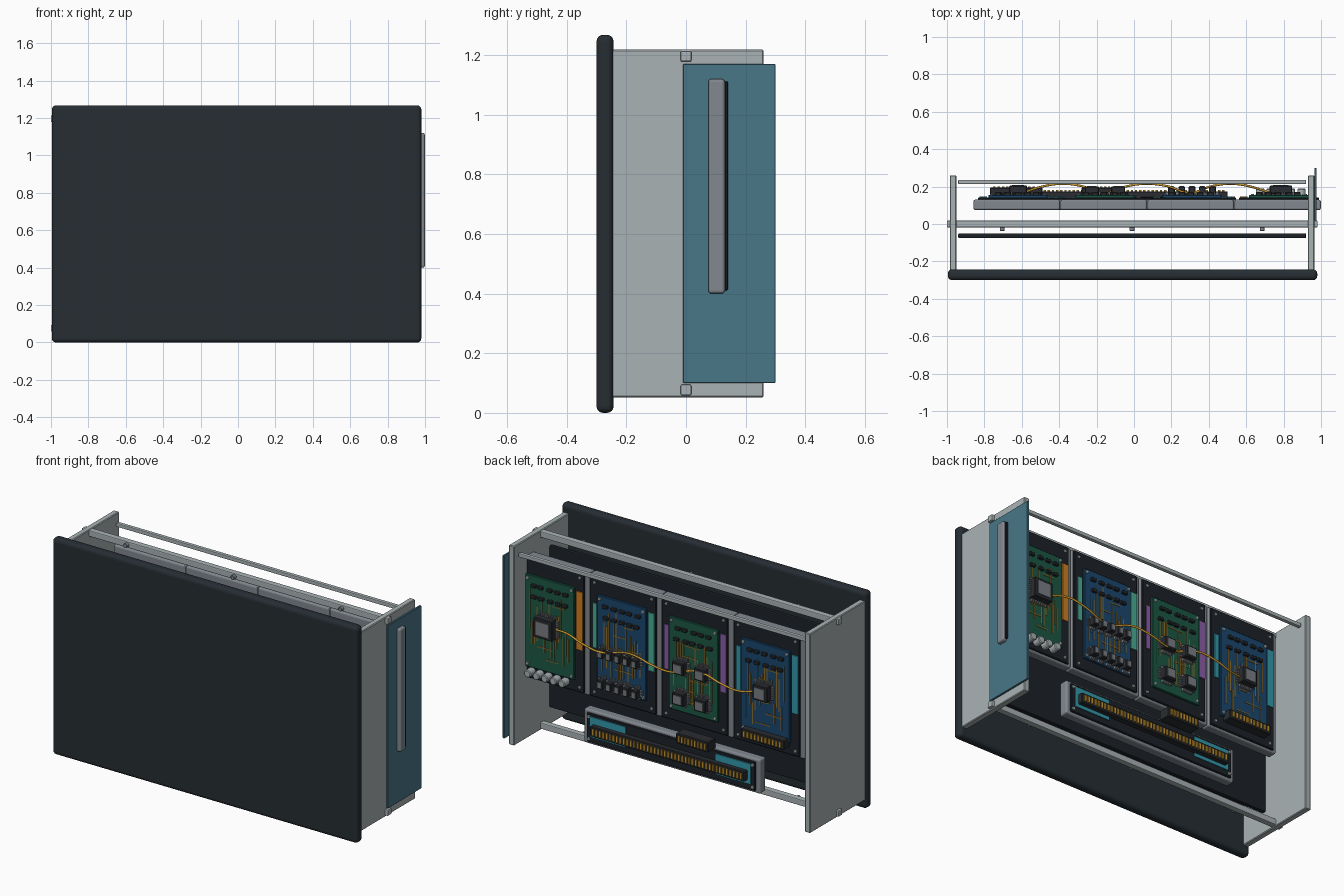
import bpy, bmesh, math, random
from mathutils import Matrix, Vector

if "Cube" in bpy.data.objects:
    bpy.data.objects.remove(bpy.data.objects["Cube"])
random.seed(4)


def mat(name, r, g, b):
    m = bpy.data.materials.new(name)
    m.diffuse_color = [(c / 255) ** 2.2 for c in (r, g, b)] + [1]
    m.use_nodes = True
    m.node_tree.nodes["Principled BSDF"].inputs["Base Color"].default_value = m.diffuse_color
    return m


DARK = mat("dark_shell", 42, 49, 54)
BOARD = mat("dark_board", 34, 38, 43)
STEEL = mat("steel", 168, 177, 179)
FRAME = mat("frame_grey", 128, 135, 142)
PETROL = mat("petrol", 75, 118, 134)
GREEN = mat("green_board", 32, 88, 70)
NAVY = mat("blue_board", 32, 72, 108)
GOLD = mat("gold", 200, 150, 50)
COPPER = mat("copper", 138, 108, 48)
CHIP = mat("chip", 46, 48, 52)
CAP = mat("chip_cap", 120, 124, 130)
ORANGE = mat("orange", 205, 125, 40)
MINT = mat("mint", 75, 170, 150)
PURPLE = mat("purple", 135, 95, 165)
CYAN = mat("cyan", 55, 150, 170)


def finish(name, bm, m, bevel=0, segs=2):
    me = bpy.data.meshes.new(name)
    bm.to_mesh(me)
    bm.free()
    ob = bpy.data.objects.new(name, me)
    bpy.context.collection.objects.link(ob)
    me.materials.append(m)
    if bevel:
        mod = ob.modifiers.new("bevel", 'BEVEL')
        mod.width, mod.segments = bevel, segs
    return ob


def boxes(name, ranges, m, bevel=0, segs=2):
    """One object from several (x0, x1, y0, y1, z0, z1) boxes."""
    bm = bmesh.new()
    for x0, x1, y0, y1, z0, z1 in ranges:
        mt = Matrix.Translation(((x0 + x1) / 2, (y0 + y1) / 2, (z0 + z1) / 2)) @ \
            Matrix.Diagonal((x1 - x0, y1 - y0, z1 - z0, 1))
        bmesh.ops.create_cube(bm, size=1, matrix=mt)
    return finish(name, bm, m, bevel, segs)


def discs(name, spots, r, y0, y1, m, n=12):
    """Cylinders along y at (x, z) spots."""
    bm = bmesh.new()
    for x, z in spots:
        mt = Matrix.Translation((x, (y0 + y1) / 2, z)) @ Matrix.Rotation(math.pi / 2, 4, 'X')
        bmesh.ops.create_cone(bm, cap_ends=True, segments=n, radius1=r, radius2=r,
                              depth=y1 - y0, matrix=mt)
    return finish(name, bm, m, min(r, y1 - y0) * .2, 1)


# Shell and chassis
boxes("front_panel", [(-.995, .98, -.3, -.243, 0, 1.268)], DARK, .022, 4)
boxes("side_plates", [(-.985, -.95, -.25, .26, .052, 1.218),
                      (.93, .965, -.25, .26, .052, 1.218)], STEEL, .004, 1)
boxes("cross_rods", [(-1, .982, -.018, .018, z - .018, z + .018) for z in (.077, 1.196)],
      STEEL, .005)
boxes("rear_rod", [(-.94, .92, .214, .236, 1.15, 1.172)], STEEL, .004)
discs("rod_screws", [(x, z) for x in (-.705, -.01, .685) for z in (.077, 1.196)],
      .013, -.038, -.015, FRAME)
boxes("back_plane", [(-.94, .92, -.076, -.05, .162, 1.108)], BOARD, .006)
boxes("side_cover", [(.965, .977, -.01, .3, .1, 1.17)], PETROL, .002, 1)


def chips(name, spots, w, h, y0=.155, height=.03, pins=5):
    """Square chips with gold legs and a pale cap."""
    boxes(name, [(x - w / 2, x + w / 2, y0 + .006, y0 + height, z - h / 2, z + h / 2)
                 for x, z in spots], CHIP, .004, 1)
    boxes(name + "_cap", [(x - w * .34, x + w * .34, y0 + height, y0 + height + .004,
                           z - h * .34, z + h * .34) for x, z in spots], CAP)
    legs, s = [], w / pins / 4
    for x, z in spots:
        for i in range(pins):
            t = ((i + .5) / pins - .5) * .9
            for k in (-1, 1):
                px, pz = x + t * w, z + k * (h / 2 + .005)
                legs.append((px - s, px + s, y0 - .002, y0 + .015, pz - .009, pz + .009))
                px, pz = x + k * (w / 2 + .005), z + t * h
                legs.append((px - .009, px + .009, y0 - .002, y0 + .015, pz - s, pz + s))
    boxes(name + "_legs", legs, CAP)


def connector(name, x0, x1, z0, z1, y0, y1, n):
    """Dark socket bar with a row of gold contacts."""
    boxes(name, [(x0, x1, y0, y1, z0, z1)], CHIP, .004, 1)
    p, h = (x1 - x0) / (n + 1), (z1 - z0) * .3
    zc = (z0 + z1) / 2
    boxes(name + "_contacts", [(x0 + (i + 1) * p - p * .28, x0 + (i + 1) * p + p * .28,
                                y1 - .004, y1 + .006, zc - h, zc + h)
                               for i in range(n)], GOLD)


# Four cards: frame, dark board, coloured circuit board, strips, traces
cards = [(.768, GREEN, ORANGE), (.303, NAVY, MINT), (-.162, GREEN, PURPLE), (-.627, NAVY, CYAN)]
for i, (cx, pcb, tint) in enumerate(cards, 1):
    n = f"card_{i}_"
    boxes(n + "frame", [(cx - .231, cx + .231, .075, .13, .4, 1.12)], FRAME, .01, 3)
    boxes(n + "backing", [(cx - .207, cx + .222, .128, .141, .41, 1.112)], BOARD, .004, 1)
    boxes(n + "circuit_board", [(cx - .152, cx + .165, .14, .155, .48, 1.02)], pcb, .003, 1)
    boxes(n + "strips", [(cx - .2, cx - .16, .14, .147, .66, 1.0),
                         (cx + .172, cx + .2, .14, .147, .7, .96)], tint)
    traces, parts = [], []
    for k in range(17):
        x = cx - .115 + k * .0155
        z = random.uniform(.53, .72)
        traces.append((x - .003, x + .003, .154, .158, z, z + random.uniform(.12, .25)))
    for k in range(6):
        z, x = .55 + k * .065, cx + random.uniform(-.11, 0)
        traces.append((x, x + random.uniform(.06, .12), .154, .1575, z - .003, z + .003))
    boxes(n + "traces", traces, COPPER)
    for z in (.9, .965):
        for k in range(5):
            x = cx - .1 + k * .052 + random.uniform(-.006, .006)
            parts.append((x - .017, x + .017, .15, .17, z - .009, z + .009))
    boxes(n + "small_parts", parts, CHIP, .003, 1)
    discs(n + "screws", [(cx + a, b) for a in (-.135, .148) for b in (.5, 1.0)],
          .009, .15, .16, STEEL)
    discs(n + "frame_screws", [(cx + a, b) for a in (-.18, .19) for b in (.44, 1.08)],
          .009, .138, .147, STEEL)

chips("processor", [(.785, .75)], .12, .115, height=.05, pins=8)
discs("capacitors", [(.675 + i * .055, .455) for i in range(5)], .022, .138, .19, STEEL, 16)
chips("memory_chips", [(.2 + i * .055, z) for i in range(5) for z in (.52, .7)],
      .036, .05, height=.045, pins=3)
chips("logic_chips", [(x, z) for x in (-.225, -.085) for z in (.57, .75)],
      .075, .07, height=.045, pins=6)
chips("interface_chip", [(-.62, .75)], .095, .09, height=.05, pins=7)
connector("card_socket", -.77, -.49, .455, .51, .138, .195, 11)

# Lower bus module
boxes("bus_frame", [(-.57, .57, .075, .13, .12, .32)], FRAME, .01, 3)
boxes("bus_backing", [(-.545, .545, .128, .141, .135, .305)], BOARD, .004, 1)
boxes("bus_labels", [(-.52, -.29, .14, .147, .17, .29), (.29, .52, .14, .147, .17, .29)], CYAN)
connector("bus_socket", -.5, .5, .19, .25, .14, .175, 44)
connector("bus_header", -.28, -.07, .31, .37, .125, .195, 9)
discs("bus_screws", [(x, z) for x in (-.53, .53) for z in (.155, .285)], .01, .138, .148, STEEL)

# Gold cable arching from card to card
cu = bpy.data.curves.new("cable", 'CURVE')
cu.dimensions = '3D'
cu.bevel_depth, cu.bevel_resolution = .006, 2
pts = []
ends = [(.73, .75), (.3, .73), (-.16, .745), (-.6, .75)]
for (xa, za), (xb, zb) in zip(ends, ends[1:]):
    for k in range(4):
        t = k / 4
        pts.append((xa + (xb - xa) * t, .165 + .05 * math.sin(math.pi * t),
                    za + (zb - za) * t + .02 * math.sin(2 * math.pi * t)))
pts.append((-.6, .165, .75))
sp = cu.splines.new('BEZIER')
sp.bezier_points.add(len(pts) - 1)
for bp, p in zip(sp.bezier_points, pts):
    bp.co = Vector(p)
    bp.handle_left_type = bp.handle_right_type = 'AUTO'
sp.resolution_u = 5
cable = bpy.data.objects.new("cable", cu)
cu.materials.append(GOLD)
bpy.context.collection.objects.link(cable)
